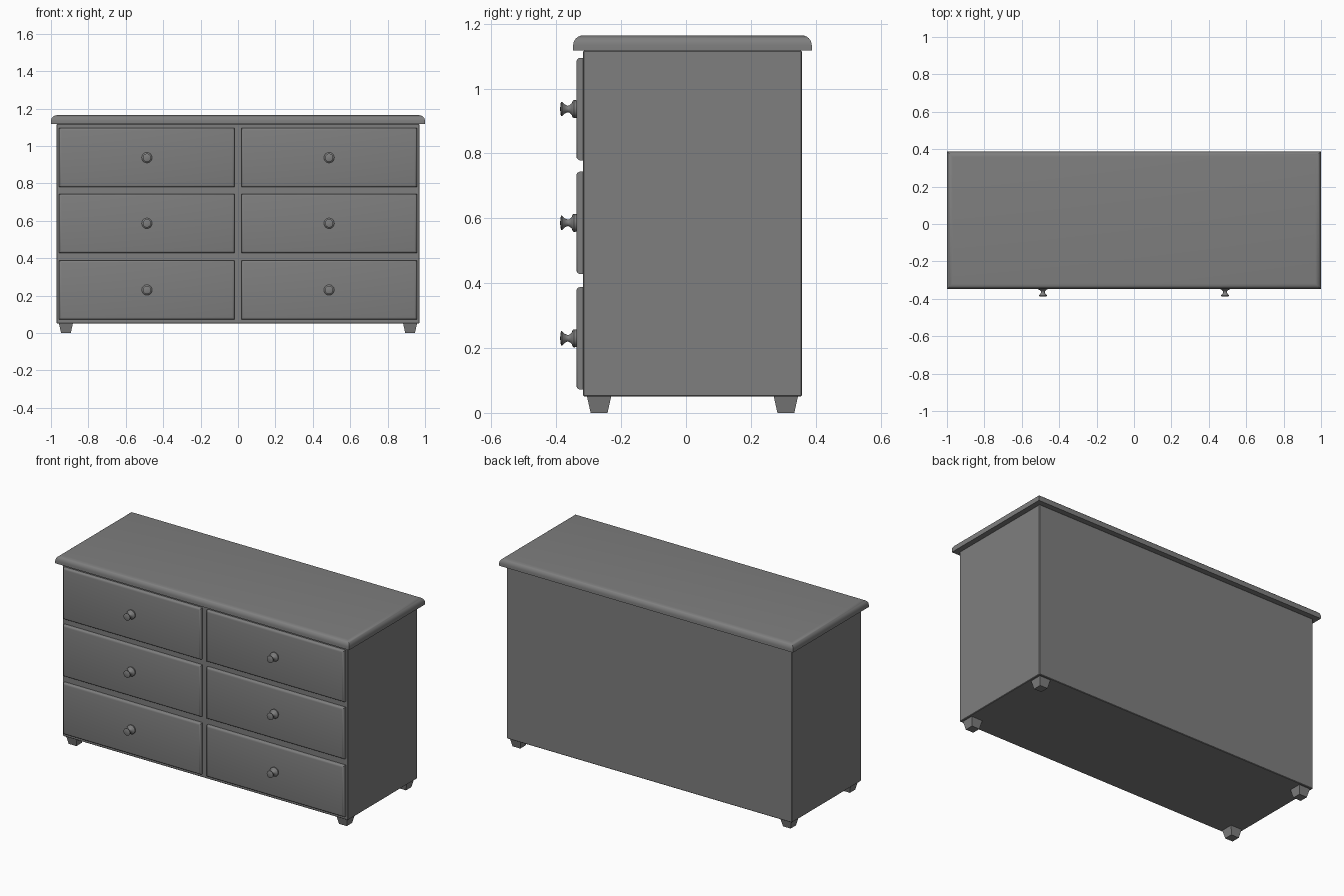
import bpy, bmesh, math
from mathutils import Matrix, Vector

cube = bpy.data.objects.get("Cube")
if cube:
    bpy.data.objects.remove(cube, do_unlink=True)

GREY = (0.21, 0.21, 0.21, 1)
paint = bpy.data.materials.new("grey paint")
paint.use_nodes = True
paint.diffuse_color = GREY
paint.node_tree.nodes["Principled BSDF"].inputs["Base Color"].default_value = GREY


def finish(name, bm, smooth_angle=None):
    bmesh.ops.recalc_face_normals(bm, faces=bm.faces)
    mesh = bpy.data.meshes.new(name)
    bm.to_mesh(mesh)
    bm.free()
    mesh.materials.append(paint)
    obj = bpy.data.objects.new(name, mesh)
    bpy.context.collection.objects.link(obj)
    if smooth_angle:
        bpy.ops.object.select_all(action="DESELECT")
        obj.select_set(True)
        bpy.context.view_layer.objects.active = obj
        bpy.ops.object.shade_smooth_by_angle(angle=math.radians(smooth_angle))
    return obj


def loft(name, width, depth, rings, matrix, smooth_angle=None):
    """Stack rectangles; each ring is (inset, height)."""
    bm = bmesh.new()
    previous = None
    for inset, height in rings:
        w, d = width / 2 - inset, depth / 2 - inset
        ring = [bm.verts.new(matrix @ Vector((sx * w, sy * d, height)))
                for sx, sy in ((-1, -1), (1, -1), (1, 1), (-1, 1))]
        if previous:
            for i in range(4):
                j = (i + 1) % 4
                bm.faces.new((previous[i], previous[j], ring[j], ring[i]))
        else:
            bm.faces.new(ring)
        previous = ring
    bm.faces.new(previous)
    return finish(name, bm, smooth_angle)


def lathe(name, profile, matrix, sides=20):
    """Spin a (radius, height) profile about its axis."""
    bm = bmesh.new()
    verts = [bm.verts.new((r, 0, h)) for r, h in profile]
    edges = [bm.edges.new(pair) for pair in zip(verts, verts[1:])]
    bmesh.ops.spin(bm, geom=verts + edges, cent=(0, 0, 0), axis=(0, 0, 1),
                   angle=math.tau, steps=sides)
    bmesh.ops.remove_doubles(bm, verts=bm.verts, dist=0.0001)
    bm.transform(matrix)
    return finish(name, bm, 40)


# Carcass
bm = bmesh.new()
bmesh.ops.create_cube(bm, size=1, matrix=Matrix.Translation((0, 0.02, 0.584))
                      @ Matrix.Diagonal((1.94, 0.675, 1.066, 1)))
bmesh.ops.bevel(bm, geom=bm.edges[:], offset=0.003, segments=1, affect="EDGES")
finish("carcass", bm)

# Top board with a mitred, rounded upper edge
arc = [math.radians(a) for a in range(0, 91, 15)]
board = [(0, 1.117)] + [(0.03 * (1 - math.cos(a)), 1.133 + 0.031 * math.sin(a)) for a in arc]
loft("top_board", 2, 0.736, board, Matrix.Translation((0, 0.02, 0)), 50)

# Feet, narrowing downwards
for side, x in (("right", -0.92), ("left", 0.92)):
    for end, y in (("front", -0.268), ("back", 0.308)):
        loft(f"{end}_{side}_foot", 0.076, 0.076, [(0.012, 0), (0, 0.054)],
             Matrix.Translation((x, y, 0)))

# Drawer fronts and turned knobs, facing forwards
forward = Matrix.Rotation(math.radians(90), 4, "X")
front_rings = [(0, -0.002), (0, 0.01), (0.002, 0.015), (0.006, 0.019), (0.012, 0.0205)]
knob = [(0, 0), (0.027, 0), (0.028, 0.008), (0.025, 0.012), (0.018, 0.014),
        (0.011, 0.022), (0.01, 0.027), (0.014, 0.036), (0.022, 0.044),
        (0.022, 0.047), (0.014, 0.0495), (0, 0.05)]
for side, x in (("right", -0.487), ("left", 0.487)):
    for row, z in (("bottom", 0.23), ("middle", 0.586), ("top", 0.937)):
        loft(f"{row}_{side}_drawer", 0.938, 0.316, front_rings,
             Matrix.Translation((x, -0.3175, z)) @ forward, 45)
        lathe(f"{row}_{side}_knob", knob,
              Matrix.Translation((x, -0.338, z)) @ forward)
